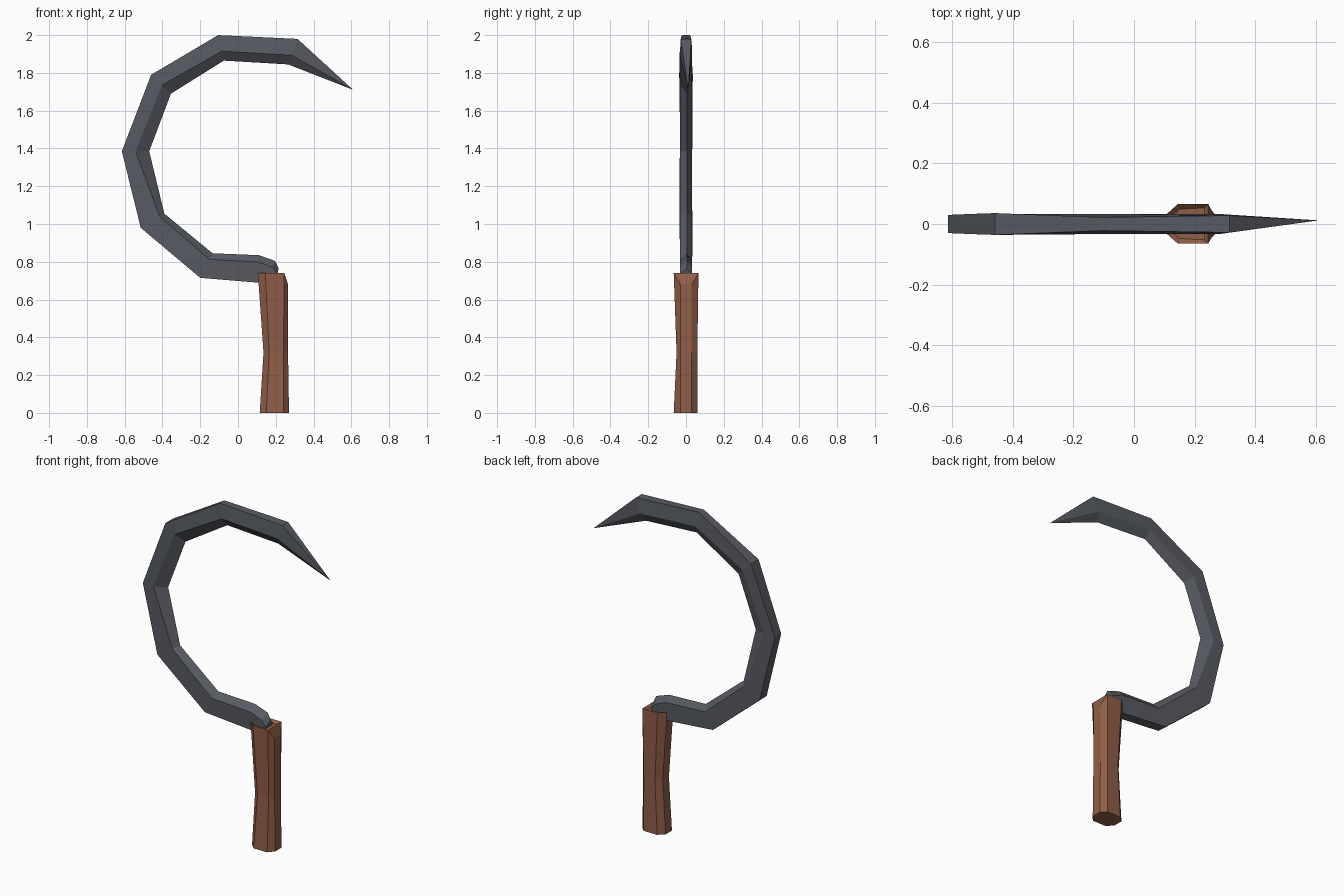
import bpy
import bmesh

cube = bpy.data.objects.get("Cube")
if cube:
    bpy.data.objects.remove(cube, do_unlink=True)


def material(name, colour):
    mat = bpy.data.materials.new(name)
    mat.use_nodes = True
    mat.diffuse_color = (*colour, 1)
    mat.node_tree.nodes["Principled BSDF"].inputs["Base Color"].default_value = (*colour, 1)
    return mat


def loft(bm, rings):
    """Join rings of equal size with side faces; return the vertices by ring."""
    loops = [[bm.verts.new(p) for p in ring] for ring in rings]
    for a, b in zip(loops, loops[1:]):
        for i in range(len(a)):
            j = (i + 1) % len(a)
            bm.faces.new((a[i], a[j], b[j], b[i]))
    return loops


def finish(bm, name, mat):
    bmesh.ops.recalc_face_normals(bm, faces=bm.faces)
    mesh = bpy.data.meshes.new(name)
    bm.to_mesh(mesh)
    bm.free()
    mesh.materials.append(mat)
    obj = bpy.data.objects.new(name, mesh)
    bpy.context.collection.objects.link(obj)
    return obj


steel = material("dark steel", (0.097, 0.105, 0.124))
wood = material("brown wood", (0.28, 0.112, 0.065))

# Blade stations: spine x, z; inner edge x, z; bevel share; spine half width
stations = [
    (0.20, 0.69, 0.215, 0.765, 0.4, 0.03),
    (0.15, 0.69, 0.195, 0.805, 0.3, 0.03),
    (0.10, 0.69, 0.11, 0.835, 0.25, 0.03),
    (-0.20, 0.715, -0.135, 0.845, 0.25, 0.03),
    (-0.515, 0.98, -0.39, 1.055, 0.2, 0.034),
    (-0.615, 1.385, -0.47, 1.385, 0.5, 0.03),
    (-0.46, 1.79, -0.355, 1.69, 0.45, 0.036),
    (-0.105, 2.0, -0.075, 1.865, 0.37, 0.022),
    (0.315, 1.98, 0.265, 1.845, 0.36, 0.028),
]


def blade_ring(ox, oz, ix, iz, share, half):
    mx, mz = ix + (ox - ix) * share, iz + (oz - iz) * share
    thick = 0.033
    return [(ox, -half, oz), (mx, -thick, mz), (ix, 0.005, iz),
            (mx, thick, mz), (ox, half, oz)]


bm = bmesh.new()
loops = loft(bm, [blade_ring(*s) for s in stations])
bm.faces.new(loops[0])
tip = bm.verts.new((0.61, 0.012, 1.71))
last = loops[-1]
for i, v in enumerate(last):
    bm.faces.new((v, last[(i + 1) % len(last)], tip))
finish(bm, "sickle_blade", steel)


# Handle: eight-sided grip, waisted in the middle
def grip_ring(z, x0, x1, x2, x3, front, back, side=0.03):
    return [(x0, -side, z), (x1, front, z), (x2, front, z), (x3, -side, z),
            (x3, side, z), (x2, back, z), (x1, back, z), (x0, side, z)]


bm = bmesh.new()
loops = loft(bm, [
    grip_ring(0.0, 0.115, 0.15, 0.24, 0.27, -0.065, 0.062),
    grip_ring(0.32, 0.135, 0.165, 0.24, 0.265, -0.05, 0.06),
    grip_ring(0.74, 0.105, 0.145, 0.245, 0.265, -0.065, 0.066),
])
top = loops[-1]
bm.faces.new(loops[0])
# Sloping corner on the outer side of the top
for v in top[3:5]:
    v.co.z = 0.68
bm.faces.new(top[2:6])
cap = bm.faces.new(top[:3] + top[5:])
bmesh.ops.recalc_face_normals(bm, faces=bm.faces)
# Shallow socket that holds the blade
bmesh.ops.inset_individual(bm, faces=[cap], thickness=0.018, depth=-0.015)
finish(bm, "handle", wood)
